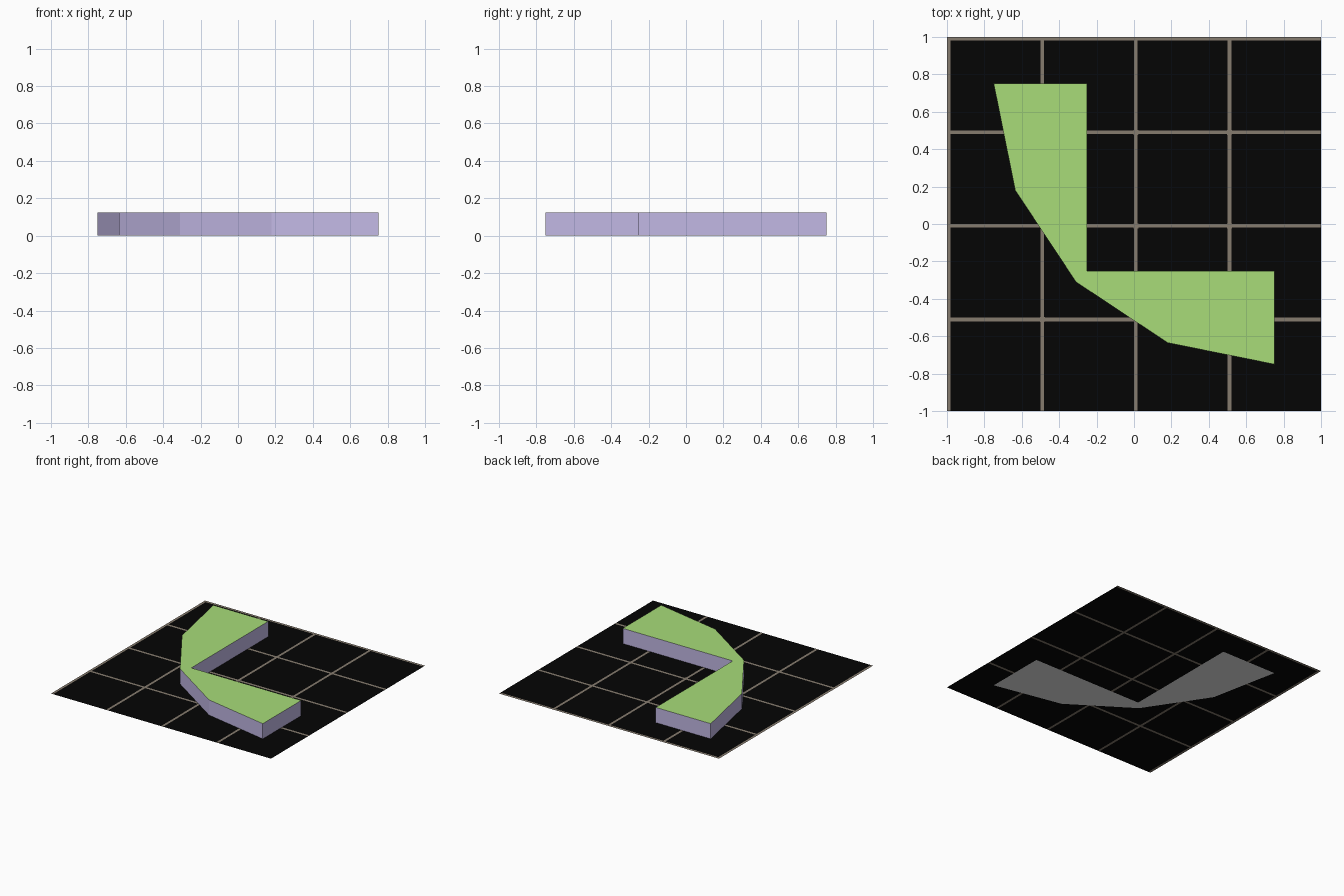
import bpy, bmesh, math
from mathutils import Vector

if "Cube" in bpy.data.objects:
    bpy.data.objects.remove(bpy.data.objects["Cube"])


def material(name, rgb):
    m = bpy.data.materials.new(name)
    m.diffuse_color = (*rgb, 1)
    m.use_nodes = True
    m.node_tree.nodes["Principled BSDF"].inputs["Base Color"].default_value = m.diffuse_color
    return m


GRASS = material("grass green", (0.392, 0.72, 0.19))
KERB = material("kerb mauve", (0.54, 0.479, 0.78))
BASE = material("base light grey", (0.80, 0.80, 0.80))
TILE = material("tile black", (0.0013, 0.0013, 0.0013))
GROUT = material("grout brown grey", (0.24, 0.20, 0.157))

# L-shaped outline, symmetric about the x = y diagonal, counter-clockwise
HALF = [(-0.31, -0.31), (0.18, -0.635), (0.75, -0.75), (0.75, -0.25), (-0.25, -0.25)]
OUTLINE = HALF + [(y, x) for x, y in HALF[3:0:-1]]
HEIGHT = 0.125
LINE = 0.01       # half width of a grout line
SHIFT = 0.01      # each grout line starts at a half-unit mark


def edges():
    return list(zip(OUTLINE, OUTLINE[1:] + OUTLINE[:1]))


def inside(p):
    hit = False
    for (ax, ay), (bx, by) in edges():
        if (ay > p.y) != (by > p.y) and p.x < ax + (p.y - ay) * (bx - ax) / (by - ay):
            hit = not hit
    return hit


def finish(bm, name, mats):
    me = bpy.data.meshes.new(name)
    bm.to_mesh(me)
    bm.free()
    for m in mats:
        me.materials.append(m)
    ob = bpy.data.objects.new(name, me)
    bpy.context.collection.objects.link(ob)
    return ob


def on_line(v):
    return any(abs(v - k / 2) < LINE for k in range(-2, 2))


# Tiled floor: one sheet cut by the grout lines and by the kerb outline
bm = bmesh.new()
bmesh.ops.create_grid(bm, x_segments=1, y_segments=1, size=1)


def cut(co, no):
    bmesh.ops.bisect_plane(bm, geom=bm.verts[:] + bm.edges[:] + bm.faces[:],
                           plane_co=co, plane_no=no, dist=1e-5)


for k in range(-2, 2):
    for side in (-LINE, LINE):
        c = k / 2 + SHIFT + side
        if c > -0.999:
            cut((c, 0, 0), (1, 0, 0))
            cut((0, -c, 0), (0, 1, 0))
for a, b in edges():
    cut((*a, 0), (b[1] - a[1], a[0] - b[0], 0))
bmesh.ops.delete(bm, geom=[f for f in bm.faces if inside(f.calc_center_median())],
                 context='FACES')
for f in bm.faces:
    c = f.calc_center_median()
    f.material_index = int(on_line(c.x - SHIFT) or on_line(-c.y - SHIFT))
    if f.normal.z < 0:
        f.normal_flip()
finish(bm, "tiled_floor", [TILE, GROUT])

# Raised bed: kerb walls around a grass top, closed by a grey base
bm = bmesh.new()
low = [bm.verts.new((x, y, 0)) for x, y in OUTLINE]
high = [bm.verts.new((x, y, HEIGHT)) for x, y in OUTLINE]
n = len(OUTLINE)
for i in range(n):
    j = (i + 1) % n
    bm.faces.new((low[i], low[j], high[j], high[i])).material_index = 1
bm.faces.new(high)
bm.faces.new(low[::-1]).material_index = 2
finish(bm, "raised_grass_bed", [GRASS, KERB, BASE])

# Small round grout spots where the lines cross
bm = bmesh.new()
for i in range(-1, 2):
    for j in range(-1, 2):
        p = Vector((i / 2 + SHIFT, j / 2 - SHIFT, 0.001))
        if not inside(p):
            ring = [bm.verts.new(p + 0.018 * Vector((math.cos(t * math.pi / 4),
                                                     math.sin(t * math.pi / 4), 0)))
                    for t in range(8)]
            bm.faces.new(ring)
finish(bm, "grout_crossings", [GROUT])
